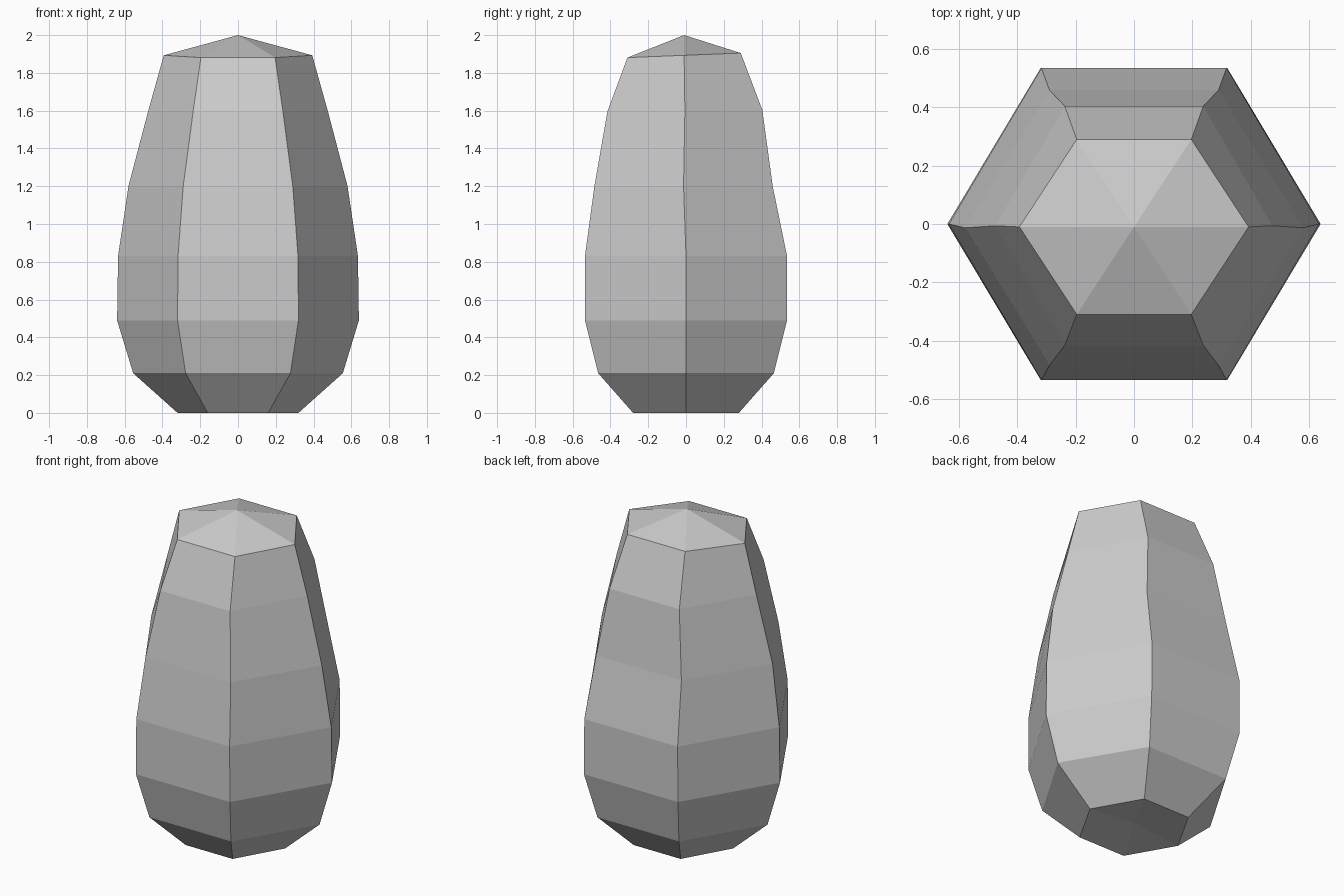
import bpy, bmesh, math

if "Cube" in bpy.data.objects:
    bpy.data.objects.remove(bpy.data.objects["Cube"])

# Ring profile: z, half width in x, half depth in y, centre y, tilt of z towards the back
RINGS = [
    (0.00, 0.32, 0.28, 0.0, 0.0),
    (0.21, 0.555, 0.465, 0.0, 0.0),
    (0.49, 0.64, 0.535, 0.0, 0.0),
    (0.83, 0.635, 0.535, 0.0, 0.0),
    (1.20, 0.58, 0.472, -0.013, 0.0),
    (1.60, 0.475, 0.41, -0.006, 0.004),
    (1.893, 0.393, 0.30, -0.01, 0.012),
]
SIDES = 6

bm = bmesh.new()


def add_ring(z, rx, ry, cy, tilt):
    verts = []
    for i in range(SIDES):
        a = math.tau * i / SIDES
        s = math.sin(a) / math.sin(math.pi / 3)
        verts.append(bm.verts.new((rx * math.cos(a), cy + ry * s, z + tilt * s)))
    return verts


# Six-sided body
rings = [add_ring(*r) for r in RINGS]
for low, high in zip(rings, rings[1:]):
    for i in range(SIDES):
        j = (i + 1) % SIDES
        bm.faces.new((low[i], low[j], high[j], high[i]))

# Pointed top and slightly hollow base
tip = bm.verts.new((0, -0.01, 2.0))
base = bm.verts.new((0, 0, 0.03))
for i in range(SIDES):
    j = (i + 1) % SIDES
    bm.faces.new((rings[-1][i], rings[-1][j], tip))
    bm.faces.new((rings[0][j], rings[0][i], base))

bmesh.ops.recalc_face_normals(bm, faces=bm.faces)
mesh = bpy.data.meshes.new("faceted_body")
bm.to_mesh(mesh)
bm.free()
body = bpy.data.objects.new("faceted_body", mesh)
bpy.context.collection.objects.link(body)
